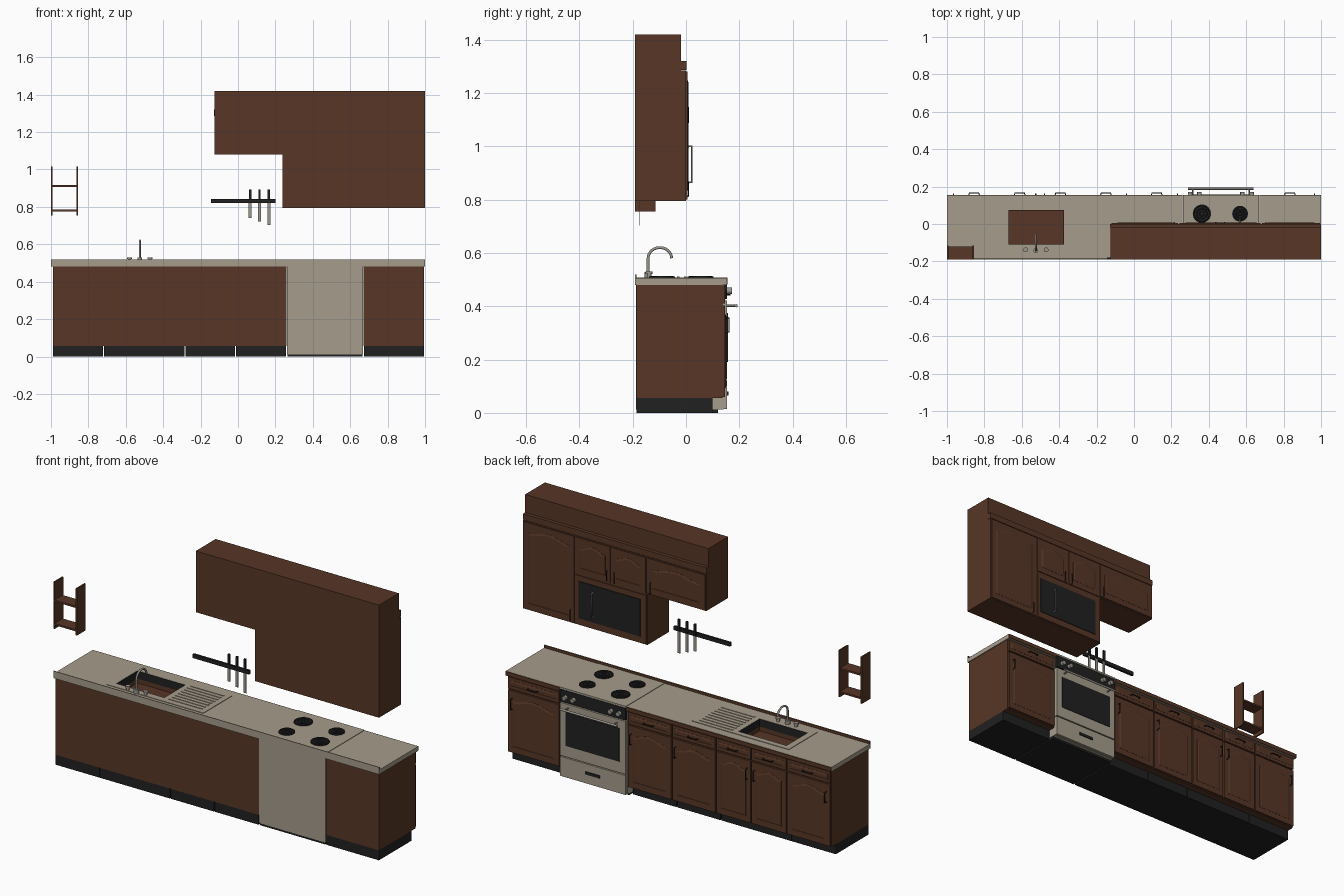
import bpy, bmesh, math
from mathutils import Vector

if "Cube" in bpy.data.objects:
    bpy.data.objects.remove(bpy.data.objects["Cube"])

def mat(name, c):
    m = bpy.data.materials.new(name)
    m.diffuse_color = (*c, 1)
    m.use_nodes = True
    m.node_tree.nodes["Principled BSDF"].inputs["Base Color"].default_value = m.diffuse_color
    return m

WOOD = mat("brown_wood", (0.095, 0.037, 0.019))
STONE = mat("beige_enamel", (0.38, 0.335, 0.26))
BLACK = mat("black", (0.015, 0.015, 0.016))
METAL = mat("grey_metal", (0.33, 0.31, 0.27))

def finish(bm, name, m):
    bmesh.ops.recalc_face_normals(bm, faces=bm.faces)
    me = bpy.data.meshes.new(name)
    bm.to_mesh(me)
    bm.free()
    me.materials.append(m)
    o = bpy.data.objects.new(name, me)
    bpy.context.collection.objects.link(o)
    return o

def box(name, x, y, z, m):
    """Box from (min, max) ranges."""
    bm = bmesh.new()
    bmesh.ops.create_cube(bm, size=1)
    for v in bm.verts:
        v.co = Vector([r[0] if c < 0 else r[1] for c, r in zip(v.co, (x, y, z))])
    return finish(bm, name, m)

def cyl(name, c, r, h, m, axis='Z', seg=24):
    bm = bmesh.new()
    bmesh.ops.create_cone(bm, cap_ends=True, segments=seg, radius1=r, radius2=r, depth=h)
    if axis == 'Y':
        for v in bm.verts:
            v.co = Vector((v.co.x, -v.co.z, v.co.y))
    for f in bm.faces:
        f.smooth = len(f.verts) == 4
    bmesh.ops.translate(bm, verts=bm.verts, vec=c)
    o = finish(bm, name, m)
    for e in o.data.edges:
        n = sum(e.key in p.edge_keys and len(p.vertices) > 4 for p in o.data.polygons)
        e.use_edge_sharp = n > 0
    return o

def tube(name, pts, r, m, res=2):
    cu = bpy.data.curves.new(name, 'CURVE')
    cu.dimensions = '3D'
    cu.bevel_depth, cu.bevel_resolution, cu.use_fill_caps = r, res, True
    s = cu.splines.new('POLY')
    s.points.add(len(pts) - 1)
    for p, q in zip(s.points, pts):
        p.co = (*q, 1)
    cu.materials.append(m)
    o = bpy.data.objects.new(name, cu)
    bpy.context.collection.objects.link(o)
    return o

def pull(name, x, y, z, vertical, out=0.015, half=0.03):
    """Bowed handle on a door or drawer front."""
    prof = [(-half, 0), (-half * .85, out), (half * .85, out), (half, 0)]
    pts = [(x, y + d, z + t) if vertical else (x + t, y + d, z) for t, d in prof]
    tube(name, pts, 0.003, BLACK, 1)

def door(name, x0, x1, z0, z1, y, arch=0.025, frame=0.032, t=0.011):
    """Slab with a bevelled raised panel whose top edge is arched."""
    g = 0.004
    box(name, (x0 + g, x1 - g), (y, y + t), (z0, z1), WOOD)
    def outline(d, yy):
        a, b, lo, hi = x0 + frame + d, x1 - frame - d, z0 + frame + d, z1 - frame - d
        pts = [(a, yy, lo), (b, yy, lo)]
        for i in range(11):
            u = i / 10
            s = 0.5 - 0.5 * math.cos(2 * math.pi * u)
            pts.append((b + (a - b) * u, yy, hi - arch + arch * s))
        return pts
    bm = bmesh.new()
    lo = [bm.verts.new(p) for p in outline(0, y + t - .002)]
    mid = [bm.verts.new(p) for p in outline(0, y + t + .001)]
    hi = [bm.verts.new(p) for p in outline(0.009, y + t + .004)]
    for A, B in ((lo, mid), (mid, hi)):
        for i in range(len(A)):
            j = (i + 1) % len(A)
            bm.faces.new((A[i], A[j], B[j], B[i]))
    bm.faces.new(hi)
    bm.faces.new(lo)
    finish(bm, name + "_panel", WOOD)

# --- base cabinets: carcass, kick boards, doors and drawers (fronts face +y)
body = box("left_base_carcass", (-.99, .258), (-.185, .136), (.055, .48), WOOD)
box("right_base_carcass", (.672, .995), (-.185, .136), (.055, .48), WOOD)
for a, b in ((-.99, -.722), (-.717, -.287), (-.282, -.017), (-.012, .256), (.674, .995)):
    box("kick_board", (a, b), (-.185, .10), (0, .055), BLACK)
#        x0     x1    handle x
units = [(-.99, -.72, -.965), (-.72, -.502, -.525), (-.502, -.285, -.479),
         (-.285, -.015, -.04), (-.015, .258, .233), (.672, .995, .965)]
for a, b, h in units:
    door("base_door", a, b, .06, .402, .136)
    door("drawer_front", a, b, .41, .475, .136, arch=0, frame=.016)
    pull("base_door_pull", h, .147, .33, True)
    pull("drawer_pull", (a + b) / 2, .15, .443, False)

# --- counter, splash and trim
counter = box("left_counter", (-1, .26), (-.187, .152), (.48, .505), STONE)
box("right_counter", (.67, 1), (-.187, .152), (.48, .505), STONE)
box("back_splash", (-1, 1), (-.191, -.187), (.48, .52), STONE)
box("splash_facing", (-1, 1), (-.187, -.185), (.505, .519), WOOD)
for a, b in ((-1, .26), (.67, 1)):
    box("counter_edge_trim", (a, b), (.152, .156), (.482, .504), WOOD)

# --- sink with drainer
rim = box("sink_rim", (-.705, -.11), (-.147, .105), (.505, .508), STONE)
cutter = box("sink_cutter", (-.67, -.375), (-.11, .075), (.44, .6), STONE)
cutter.hide_render = True
cutter.display_type = 'WIRE'
for o in (body, counter, rim):
    md = o.modifiers.new("bowl", 'BOOLEAN')
    md.operation, md.object, md.solver = 'DIFFERENCE', cutter, 'EXACT'
for y in (-.11, .073):
    box("bowl_wall", (-.67, -.375), (y, y + .002), (.465, .507), BLACK)
for x in (-.67, -.377):
    box("bowl_wall", (x, x + .002), (-.11, .075), (.465, .507), BLACK)
for i in range(8):
    y = -.115 + i * .027
    box("drainer_rib", (-.345, -.14), (y, y + .009), (.507, .511), STONE)

# --- tap
tube("tap_spout", [(-.525, -.142, .505), (-.525, -.142, .58)] +
     [(-.525, -.098 - .044 * math.cos(a), .58 + .04 * math.sin(a))
      for a in [math.radians(12 * i) for i in range(1, 16)]], .0055, METAL, 3)
cyl("tap_base", (-.525, -.142, .517), .013, .024, METAL)
for x in (-.58, -.47):
    cyl("tap_valve", (x, -.138, .514), .008, .016, METAL)
    cyl("tap_knob", (x, -.138, .526), .013, .009, METAL, seg=12)

# --- cooker: body, hob, oven door, controls
box("cooker_body", (.262, .668), (-.188, .14), (.012, .497), STONE)
box("cooker_base", (.265, .665), (-.185, .12), (0, .012), BLACK)
box("hob_top", (.261, .669), (-.187, .155), (.497, .507), STONE)
box("control_panel", (.264, .666), (.14, .154), (.428, .495), BLACK)
box("oven_door", (.264, .666), (.14, .154), (.128, .422), STONE)
box("oven_window", (.30, .63), (.154, .157), (.19, .375), BLACK)
box("oven_drawer", (.264, .666), (.14, .154), (.014, .122), STONE)
box("oven_drawer_grip", (.42, .51), (.154, .159), (.065, .08), BLACK)
tube("oven_handle", [(.29, .188, .402), (.64, .188, .402)], .006, METAL)
for x in (.315, .615):
    tube("oven_handle_post", [(x, .152, .402), (x, .188, .402)], .004, METAL)
for x in (.30, .35, .58, .63):
    cyl("control_knob", (x, .163, .458), .012, .018, METAL, 'Y', 16)
for x, y, r in ((.363, .055, .049), (.567, .055, .042), (.363, -.09, .042), (.567, -.09, .049)):
    cyl("burner", (x, y, .508), r, .006, BLACK, seg=32)
    for k in (.85, .55, .25):
        n = 28
        ring = [(x + r * k * math.cos(2 * math.pi * i / n), y + r * k * math.sin(2 * math.pi * i / n), .511)
                for i in range(n)]
        tube("burner_coil", ring, .003, BLACK, 1).data.splines[0].use_cyclic_u = True

# --- wall cabinets
box("wall_carcass_upper", (-.125, 1), (-.191, 0), (1.08, 1.285), WOOD)
box("wall_carcass_lower", (.237, 1), (-.191, 0), (.795, 1.08), WOOD)
box("soffit", (-.125, 1), (-.191, -.018), (1.285, 1.42), WOOD)
box("soffit_lip", (-.127, 1), (-.02, .001), (1.287, 1.32), WOOD)
door("tall_wall_door", .68, .998, .80, 1.28, 0, t=.005)
door("small_wall_door", .46, .68, 1.08, 1.28, 0, t=.005)
door("small_wall_door", .24, .46, 1.08, 1.28, 0, t=.005)
door("wide_wall_door", -.123, .24, 1.085, 1.28, 0, t=.005)
for x, z in ((.705, .84), (.483, 1.115), (.437, 1.115), (.215, 1.12)):
    pull("wall_door_pull", x, .004, z, True, out=.005)

# --- built-in microwave
box("microwave_surround", (.243, .674), (0, .005), (.80, 1.07), WOOD)
box("microwave_front", (.275, .655), (.004, .009), (.835, 1.04), BLACK)
tube("microwave_handle", [(.565, .008, .865), (.565, .022, .865), (.565, .022, 1.0), (.565, .008, 1.0)],
     .004, METAL)

# --- knife rack
box("knife_rail", (-.145, .2), (-.19, -.178), (.82, .842), BLACK)
for x, z in ((.065, .74), (.115, .722), (.165, .703)):
    box("knife_handle", (x - .006, x + .006), (-.178, -.168), (.825, .892), BLACK)
    box("knife_blade", (x - .008, x + .008), (-.175, -.172), (z, .826), METAL)

# --- small wall shelf
for x in (-1, -.863):
    box("shelf_side", (x, x + .008), (-.191, -.115), (.755, 1.015), WOOD)
for z in (.776, .906):
    box("shelf_board", (-.992, -.863), (-.191, -.12), (z, z + .01), WOOD)
